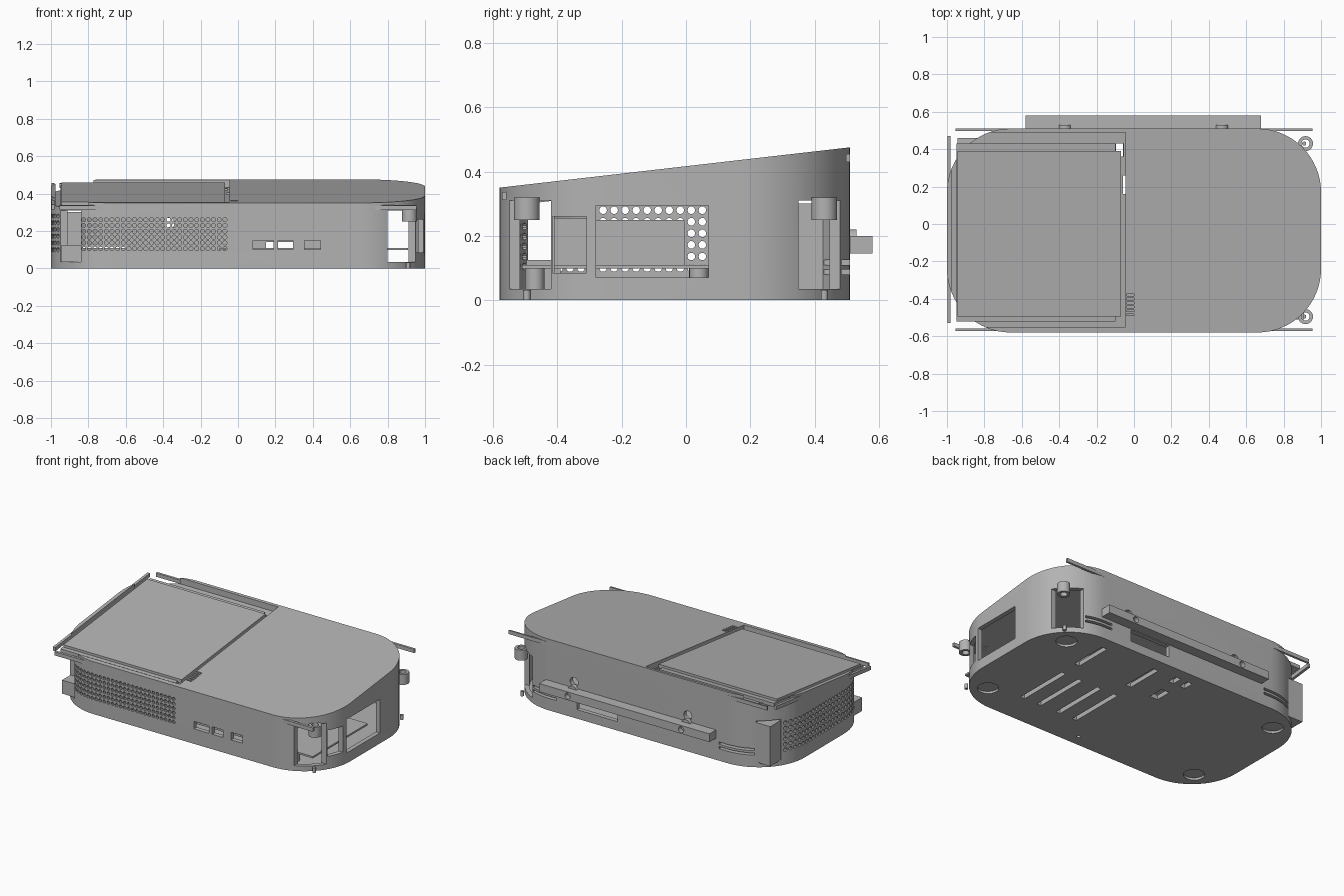
import bpy, bmesh, math
from mathutils import Matrix, Vector

old = bpy.data.objects.get("Cube")
if old:
    bpy.data.objects.remove(old)

grey = bpy.data.materials.new("mid grey")
grey.use_nodes = True
grey.diffuse_color = (0.45, 0.45, 0.45, 1)
grey.node_tree.nodes["Principled BSDF"].inputs["Base Color"].default_value = grey.diffuse_color

FRONT, BACK, SLOPE = -0.58, 0.51, 0.115


def under_top(offset):
    """Height function that follows the sloping lid."""
    return lambda y: 0.35 + (y - FRONT) * SLOPE + offset


def rect(x0, x1, y0, y1):
    return [(x0, y0), (x1, y0), (x1, y1), (x0, y1)]


def rounded(inset, steps=16):
    r = 0.34 - inset
    pts = []
    for k, (sx, sy) in enumerate([(1, 1), (-1, 1), (-1, -1), (1, -1)]):
        cx = sx * 0.66
        cy = BACK - 0.34 if sy > 0 else FRONT + 0.34
        for i in range(steps + 1):
            a = math.pi / 2 * (k + i / steps)
            pts.append((cx + r * math.cos(a), cy + r * math.sin(a)))
    return pts


def add_prism(bm, pts, lo, hi):
    height = lambda h, y: h(y) if callable(h) else h
    low = [bm.verts.new((x, y, height(lo, y))) for x, y in pts]
    high = [bm.verts.new((x, y, height(hi, y))) for x, y in pts]
    bm.faces.new(low[::-1])
    bm.faces.new(high)
    n = len(pts)
    for i in range(n):
        j = (i + 1) % n
        bm.faces.new((low[i], low[j], high[j], high[i]))


def add_box(bm, x0, x1, y0, y1, z0, z1):
    add_prism(bm, rect(x0, x1, y0, y1), z0, z1)


def add_rod(bm, centre, radius, length, axis="Z", sides=24):
    turn = {"X": Matrix.Rotation(math.pi / 2, 4, "Y"),
            "Y": Matrix.Rotation(math.pi / 2, 4, "X"), "Z": Matrix()}[axis]
    bmesh.ops.create_cone(bm, cap_ends=True, segments=sides, radius1=radius,
                          radius2=radius, depth=length,
                          matrix=Matrix.Translation(Vector(centre)) @ turn)


def finish(bm, name):
    mesh = bpy.data.meshes.new(name)
    bm.to_mesh(mesh)
    bm.free()
    mesh.materials.append(grey)
    ob = bpy.data.objects.new(name, mesh)
    bpy.context.collection.objects.link(ob)
    return ob


def prism(name, pts, lo, hi):
    bm = bmesh.new()
    add_prism(bm, pts, lo, hi)
    return finish(bm, name)


def box(name, *size):
    return prism(name, rect(*size[:4]), *size[4:])


def rod(name, *args):
    bm = bmesh.new()
    add_rod(bm, *args)
    return finish(bm, name)


def cut(ob, bm):
    """Subtract the shapes in bm from ob and discard the cutter."""
    cutter = finish(bm, "cutter")
    cutter.hide_render = True
    mod = ob.modifiers.new("cut", "BOOLEAN")
    mod.operation, mod.solver, mod.object = "DIFFERENCE", "EXACT", cutter
    graph = bpy.context.evaluated_depsgraph_get()
    mesh = bpy.data.meshes.new_from_object(ob.evaluated_get(graph))
    ob.modifiers.clear()
    ob.data = mesh
    bpy.data.objects.remove(cutter)


# Case: a rounded wedge, hollowed out
case = prism("case", rounded(0), 0, under_top(0))
bm = bmesh.new()
add_prism(bm, rounded(0.03), 0.03, under_top(-0.06))
cut(case, bm)

# Recess for the lid panel
bm = bmesh.new()
add_prism(bm, rect(-0.975, -0.045, -0.55, 0.49), under_top(-0.04), under_top(0.1))
cut(case, bm)

# Openings in the corners, the side and the ports
bm = bmesh.new()
for x0, x1 in [(0.8, 1.1), (-1.1, -0.84)]:
    add_box(bm, x0, x1, -0.7, -0.42, 0.035, 0.31)
    add_box(bm, x0, x1, 0.35, 0.7, 0.035, 0.31)
add_box(bm, 0.92, 1.1, -0.28, 0.07, 0.07, 0.295)
add_box(bm, 0.92, 1.1, -0.415, -0.31, 0.085, 0.26)
for x0, x1 in [(0.08, 0.19), (0.215, 0.295), (0.355, 0.44)]:
    add_box(bm, x0, x1, -0.7, -0.5, 0.1, 0.15)
add_box(bm, 0.15, 0.45, 0.45, 0.7, 0.06, 0.14)
for x in (-0.37, 0.47):
    add_rod(bm, (x, 0.5, 0.24), 0.03, 0.1, "Y")
# grooves at the back corners
for x0, x1 in [(-0.83, -0.6), (0.6, 0.79)]:
    for z in (0.08, 0.11):
        add_box(bm, x0, x1, 0.42, 0.7, z, z + 0.015)
# small vents in the lid
for i in range(6):
    y = -0.49 + i * 0.021
    add_prism(bm, rect(-0.04, 0, y, y + 0.01), under_top(-0.02), under_top(0.05))
add_box(bm, -0.095, -0.055, 0.36, 0.43, 0.3, 0.6)
add_box(bm, -0.06, -0.046, 0.16, 0.26, 0.3, 0.6)
cut(case, bm)

# Floor slots and foot recesses
bm = bmesh.new()
for x in (0.58, 0.45, 0.3, 0.17):
    add_box(bm, x - 0.016, x + 0.016, -0.36, 0.03, -0.1, 0.06)
for x in (0.585, 0.18):
    add_box(bm, x - 0.02, x + 0.02, 0.16, 0.42, -0.1, 0.06)
add_box(bm, -0.06, 0, 0.15, 0.26, -0.1, 0.06)
for x in (0.01, -0.08):
    add_box(bm, x - 0.02, x + 0.02, 0.36, 0.43, -0.1, 0.06)
add_rod(bm, (0.02, -0.5, 0), 0.012, 0.1)
for x in (-0.815, 0.815):
    for y in (-0.405, 0.335):
        add_rod(bm, (x, y, -0.02), 0.065, 0.07)
cut(case, bm)

# Perforated front and end walls
bm = bmesh.new()
for col in range(26):
    for row in range(6):
        add_rod(bm, (-0.825 + col * 0.0302, -0.53, 0.105 + row * 0.031), 0.011, 0.2, "Y", 10)
for col in range(22):
    for row in range(6):
        add_rod(bm, (-0.95, -0.395 + col * 0.0343, 0.1 + row * 0.036), 0.012, 0.16, "X", 10)
cut(case, bm)

# Lid panel with a stepped edge
prism("lid_panel", rect(-0.945, -0.07, -0.495, 0.39), under_top(-0.03), under_top(-0.004))
prism("lid_panel_ledge", rect(-0.95, -0.1, -0.52, 0.43), under_top(-0.045), under_top(-0.02))

# Thin trim strips that follow the lid
prism("front_strip", rect(-0.955, 0.955, -0.572, -0.558), under_top(-0.04), under_top(-0.015))
prism("back_strip", rect(-0.955, 0.955, 0.497, 0.51), under_top(-0.045), under_top(-0.02))
prism("end_strip", rect(-0.998, -0.98, -0.53, 0.47), under_top(-0.04), under_top(-0.015))

# Corner blocks at the perforated end
box("front_corner_block", -0.945, -0.835, -0.51, -0.39, 0.035, 0.125)
box("back_corner_block", -0.945, -0.835, 0.33, 0.46, 0.035, 0.3)

# Screw bosses, stems and posts at the open end
for side, y in (("front", -0.495), ("back", 0.43)):
    boss = rod(side + "_screw_boss", (0.917, y, 0.285), 0.04, 0.07)
    bm = bmesh.new()
    add_rod(bm, (0.917, y, 0.285), 0.022, 0.2)
    cut(boss, bm)
    rod(side + "_stem", (0.91, y, 0.016), 0.011, 0.032)
rod("front_post", (0.75, -0.47, 0.065), 0.03, 0.08)
rod("middle_post", (0.75, 0.04, 0.085), 0.03, 0.03)

# Rear bar with bored holes and studs
bar = box("rear_bar", -0.58, 0.68, 0.51, 0.58, 0.145, 0.2)
bm = bmesh.new()
for x in (-0.37, 0.47):
    add_rod(bm, (x, 0.58, 0.172), 0.02, 0.06, "Y")
cut(bar, bm)
for side, x in (("right", -0.37), ("left", 0.47)):
    rod(side + "_bar_stud", (x, 0.515, 0.185), 0.035, 0.03, "Y")

# Circuit board and its sockets
box("circuit_board", -0.1, 0.91, -0.51, 0.07, 0.098, 0.11)
box("large_socket", 0.35, 0.6, -0.28, -0.005, 0.11, 0.25)
box("small_socket", 0.35, 0.6, -0.42, -0.31, 0.11, 0.255)

# Smooth the curved sides, keep edges sharp
bpy.ops.object.select_all(action="DESELECT")
for ob in bpy.context.collection.objects:
    if ob.type == "MESH":
        ob.select_set(True)
        bpy.context.view_layer.objects.active = ob
bpy.ops.object.shade_smooth_by_angle(angle=math.radians(30))
